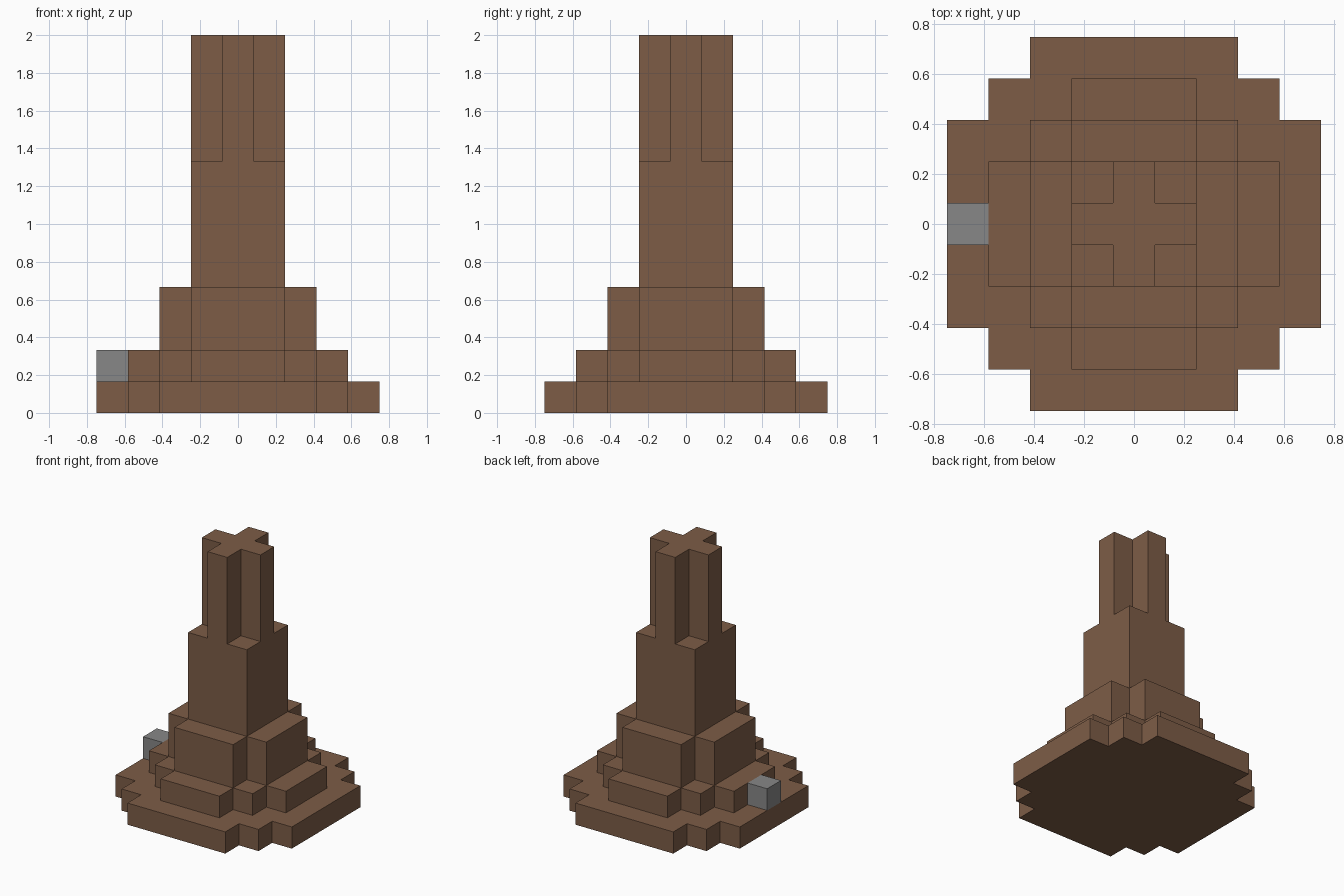
import bpy
import bmesh

U = 1 / 6  # edge length of one building block

cube = bpy.data.objects.get("Cube")
if cube:
    bpy.data.objects.remove(cube, do_unlink=True)


def make_material(name, rgb):
    mat = bpy.data.materials.new(name)
    mat.use_nodes = True
    mat.diffuse_color = (*rgb, 1)
    mat.node_tree.nodes["Principled BSDF"].inputs["Base Color"].default_value = (*rgb, 1)
    return mat


brown = make_material("earth brown", (0.205, 0.108, 0.062))
grey = make_material("stone grey", (0.242, 0.242, 0.242))


def add_object(name, bm, materials):
    mesh = bpy.data.meshes.new(name)
    bm.to_mesh(mesh)
    bm.free()
    for mat in materials:
        mesh.materials.append(mat)
    obj = bpy.data.objects.new(name, mesh)
    bpy.context.collection.objects.link(obj)
    return obj


def tier_mesh(corner, bottom, top, closed_below=False):
    """Extrude a four-fold symmetric outline, given the steps of one corner."""
    outline, pts = [], list(corner)
    for _ in range(4):
        outline += pts
        pts = [(-y, x) for x, y in pts]
    bm = bmesh.new()
    low, high = ([bm.verts.new((x * U, y * U, z * U)) for x, y in outline]
                 for z in (bottom, top))
    n = len(outline)
    for i in range(n):
        j = (i + 1) % n
        bm.faces.new((low[i], low[j], high[j], high[i]))
    cap = bm.faces.new(high)
    if closed_below:
        bm.faces.new(low[::-1])
    return bm, cap


# Stepped tiers, in blocks: name, corner steps, bottom, top
tiers = [
    ("base_plinth", [(4.5, 2.5), (3.5, 2.5), (3.5, 3.5), (2.5, 3.5), (2.5, 4.5)], 0, 1),
    ("lower_step", [(3.5, 1.5), (2.5, 1.5), (2.5, 2.5), (1.5, 2.5), (1.5, 3.5)], 1, 2),
    ("buttresses", [(2.5, 1.5), (1.5, 1.5), (1.5, 2.5)], 2, 4),
    ("square_shaft", [(1.5, 1.5)], 4, 8),
]
for name, corner, bottom, top in tiers:
    bm, cap = tier_mesh(corner, bottom, top, closed_below=(bottom == 0))
    add_object(name, bm, [brown])

# Cross-shaped spire, with its cap cut so the middle cell is stone
bm, cap = tier_mesh([(1.5, 0.5), (0.5, 0.5), (0.5, 1.5)], 8, 12)
for axis in ((1, 0, 0), (0, 1, 0)):
    for side in (-1, 1):
        caps = [f for f in bm.faces if f.normal.z > 0.9 or f is cap]
        geom = set(caps)
        for f in caps:
            geom.update(f.edges)
            geom.update(f.verts)
        bmesh.ops.bisect_plane(bm, geom=list(geom), dist=1e-5,
                               plane_co=[a * side * U / 2 for a in axis], plane_no=axis)
        bm.normal_update()
for f in bm.faces:
    c = f.calc_center_median()
    if f.normal.z > 0.9 and c.xy.length < U / 4:
        f.material_index = 1
add_object("cross_spire", bm, [brown, grey])

# Single stone block on the plinth, against the right arm of the lower step
bm = bmesh.new()
bmesh.ops.create_cube(bm, size=U)
block = add_object("stone_block", bm, [grey])
block.location = (-4 * U, 0, 1.5 * U)
